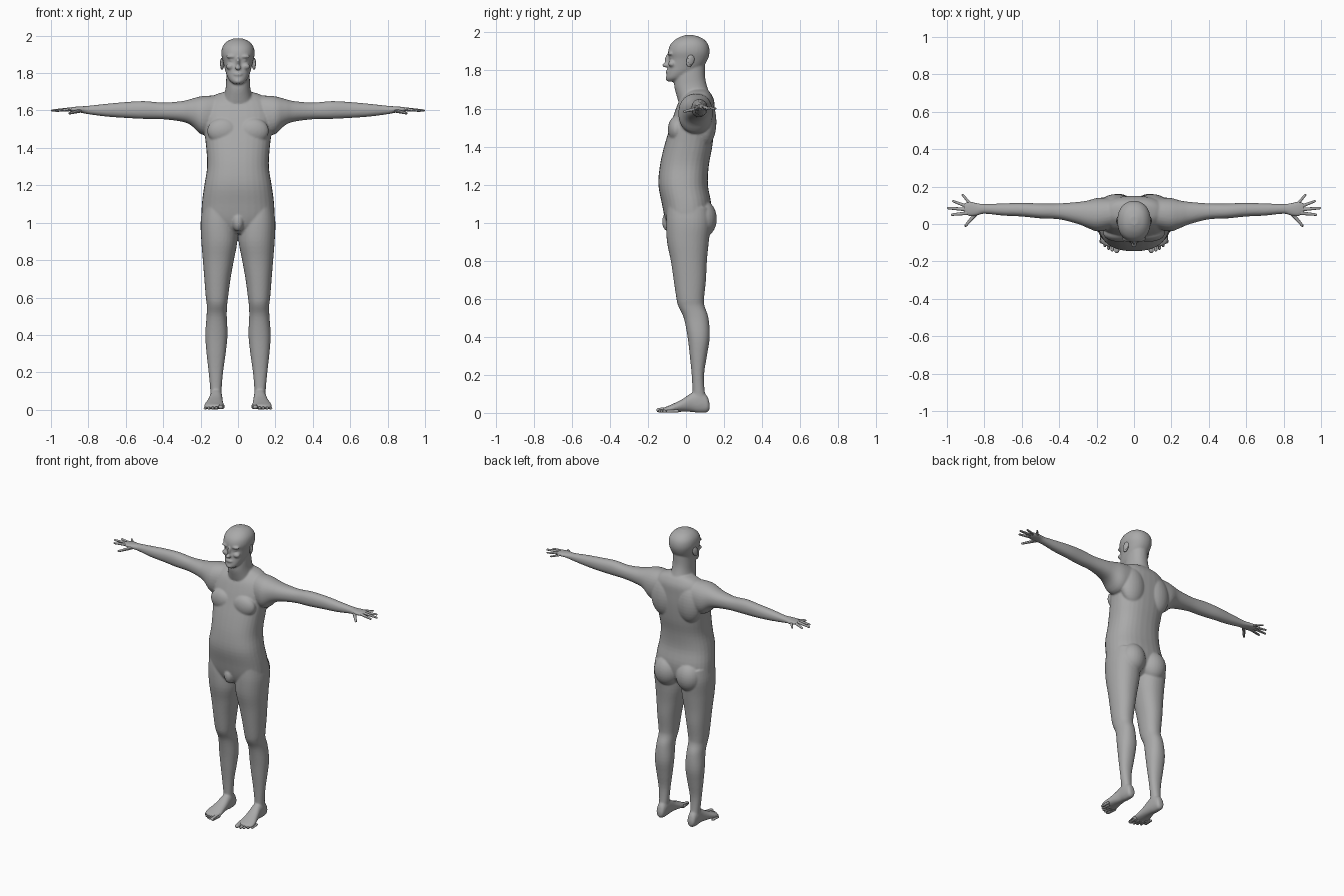
import bpy, bmesh, math
from mathutils import Vector, Matrix

cube = bpy.data.objects.get("Cube")
if cube:
    bpy.data.objects.remove(cube)

grey = bpy.data.materials.new("matte_grey")
grey.use_nodes = True
grey.diffuse_color = (.4, .4, .4, 1)
grey.node_tree.nodes["Principled BSDF"].inputs["Base Color"].default_value = grey.diffuse_color


def smooth_rows(rows, steps=4):
    """Pass a smooth spline through the section rows."""
    out = []
    for i in range(len(rows) - 1):
        p0, p1 = rows[max(i - 1, 0)], rows[i]
        p2, p3 = rows[i + 1], rows[min(i + 2, len(rows) - 1)]
        for k in range(steps):
            t = k / steps
            out.append([b + t / 2 * (c - a + t * (2*a - 5*b + 4*c - d + t * (3*b - a - 3*c + d)))
                        for a, b, c, d in zip(p0, p1, p2, p3)])
    return out + [rows[-1]]


def loft(bm, rows, axis, power=2.2, sides=32):
    """Rows hold a place along the axis, then low and high limits of the two other axes."""
    rings = []
    for t, u0, u1, v0, v1 in smooth_rows(rows):
        ring = []
        for i in range(sides):
            a = math.tau * i / sides
            u, v = (math.copysign(abs(f) ** (2 / power), f) for f in (math.cos(a), math.sin(a)))
            place = [(u0 + u1) / 2 + u * (u1 - u0) / 2, (v0 + v1) / 2 + v * (v1 - v0) / 2]
            place.insert("xyz".index(axis), t)
            ring.append(bm.verts.new(place))
        rings.append(ring)
    for low, high in zip(rings, rings[1:]):
        for i in range(sides):
            j = (i + 1) % sides
            bm.faces.new((low[i], low[j], high[j], high[i]))
    bm.faces.new(rings[0])
    bm.faces.new(rings[-1])


def blob(bm, centre, radii):
    shape = Matrix.Translation(centre) @ Matrix.Diagonal((*radii, 1))
    bmesh.ops.create_uvsphere(bm, u_segments=24, v_segments=16, radius=1, matrix=shape)


def centred(rows):
    return [(z, -h, h, front, back) for z, h, front, back in rows]


def finish(bm, name):
    bmesh.ops.recalc_face_normals(bm, faces=bm.faces)
    for f in bm.faces:
        f.smooth = True
    mesh = bpy.data.meshes.new(name)
    bm.to_mesh(mesh)
    bm.free()
    mesh.materials.append(grey)
    obj = bpy.data.objects.new(name, mesh)
    bpy.context.collection.objects.link(obj)
    return obj


def capsule(name, start, end, r0, r1, flat=1):
    """A tapered round-ended digit, mirrored to the other side."""
    bm = bmesh.new()
    for place, r in ((start, r0), (end, r1)):
        blob(bm, place, (r, r, r * flat))
    hull = bmesh.ops.convex_hull(bm, input=bm.verts)
    inner = {v for v in hull["geom_interior"] + hull["geom_unused"] if isinstance(v, bmesh.types.BMVert)}
    bmesh.ops.delete(bm, geom=list(inner), context="VERTS")
    finish(bm, name).modifiers.new("both_sides", "MIRROR")


body = bmesh.new()

# Leg, from ankle to hip
loft(body, [(.05, .088, .15, .035, .115), (.1, .088, .148, .035, .1), (.2, .08, .157, .03, .095),
            (.3, .066, .168, .02, .11), (.4, .056, .175, .008, .125), (.5, .06, .168, -.012, .118),
            (.56, .058, .167, -.04, .098), (.6, .053, .172, -.05, .095), (.7, .04, .18, -.065, .105),
            (.8, .022, .188, -.08, .11), (.9, .004, .196, -.1, .12), (1, .01, .2, -.105, .13),
            (1.08, .03, .19, -.1, .12)], "z")

# Foot, from heel to ball
loft(body, [(.124, .102, .133, .02, .05), (.11, .09, .145, .003, .09), (.07, .085, .15, 0, .12),
            (.03, .083, .152, .005, .105), (-.02, .08, .165, .006, .072), (-.07, .075, .18, .003, .047),
            (-.1, .076, .178, .002, .034), (-.12, .08, .15, .006, .026)], "y")

# Arm and palm, from shoulder to knuckles
loft(body, [(.1, -.02, .14, 1.48, 1.68), (.19, -.04, .14, 1.47, 1.677), (.25, -.02, .125, 1.52, 1.662),
            (.3, 0, .118, 1.54, 1.65), (.4, .025, .11, 1.553, 1.642), (.5, .03, .11, 1.555, 1.65),
            (.6, .04, .113, 1.56, 1.645), (.7, .045, .11, 1.567, 1.636), (.8, .055, .107, 1.58, 1.625),
            (.84, .045, .112, 1.588, 1.622), (.88, .042, .12, 1.592, 1.619), (.91, .055, .11, 1.598, 1.614)], "x")

# Buttock, chest, shoulder blade, brow, eye and cheek
for place, size in (((.083, .085, 1.02), (.085, .077, .1)),
                    ((.08, -.05, 1.49), (.085, .045, .07)),
                    ((.095, .1, 1.53), (.09, .06, .13)),
                    ((.034, -.08, 1.888), (.03, .016, .01)),
                    ((.033, -.074, 1.868), (.014, .014, .009)),
                    ((.04, -.072, 1.835), (.024, .022, .018))):
    blob(body, place, size)

# Copy the paired parts to the other side
copy = bmesh.ops.duplicate(body, geom=body.verts[:] + body.edges[:] + body.faces[:])["geom"]
for v in copy:
    if isinstance(v, bmesh.types.BMVert):
        v.co.x *= -1

# Torso
loft(body, centred([(.94, .07, -.06, .06), (.97, .14, -.09, .1), (1.02, .19, -.11, .125),
                    (1.1, .193, -.127, .132), (1.2, .18, -.145, .115), (1.3, .165, -.137, .12),
                    (1.4, .17, -.115, .138), (1.5, .182, -.085, .148), (1.58, .19, -.06, .15),
                    (1.64, .17, -.035, .148), (1.68, .13, 0, .13), (1.7, .07, .02, .11)]), "z", 2.4)

# Neck
loft(body, centred([(1.62, .095, -.035, .147), (1.67, .077, -.05, .128), (1.72, .066, -.062, .11),
                    (1.77, .063, -.06, .1), (1.84, .06, -.05, .1)]), "z")

# Head
loft(body, centred([(1.742, .022, -.098, -.05), (1.76, .045, -.104, 0), (1.79, .061, -.1, .05),
                    (1.82, .07, -.095, .09), (1.86, .08, -.09, .115), (1.9, .089, -.094, .124),
                    (1.94, .083, -.08, .115), (1.97, .058, -.045, .085), (1.986, .02, -.005, .04)]), "z")

# Nose bridge, nose tip, lips, chin and groin
for place, size in (((0, -.093, 1.855), (.01, .018, .035)),
                    ((0, -.106, 1.828), (.017, .02, .012)),
                    ((0, -.094, 1.793), (.026, .014, .011)),
                    ((0, -.092, 1.757), (.022, .016, .013)),
                    ((0, -.09, 1.005), (.032, .036, .052))):
    blob(body, place, size)

# Blend everything into one skin
skin = finish(body, "body")
blend = skin.modifiers.new("blend", "REMESH")
blend.mode = "VOXEL"
blend.voxel_size = .0055
blend.use_smooth_shade = True
soften = skin.modifiers.new("soften", "SMOOTH")
soften.factor = .5
soften.iterations = 6

# Fingers
for name, start, end, r in (("thumb", (.845, .055, 1.598), (.9, -.008, 1.585), .011),
                            ("index_finger", (.895, .058, 1.606), (.972, .05, 1.598), .01),
                            ("middle_finger", (.9, .078, 1.607), (.993, .085, 1.6), .01),
                            ("ring_finger", (.895, .095, 1.606), (.966, .122, 1.6), .0095),
                            ("little_finger", (.875, .108, 1.605), (.916, .155, 1.6), .0085)):
    capsule(name, start, end, r, r * .65, .9)

# Toes, shrinking outwards
for i, name in enumerate(("big", "second", "middle", "fourth", "little")):
    r = .017 if i == 0 else .0115 - i * .0005
    x = .092 + .02 * i + (.004 if i else 0)
    tip = -.142 + .001 * i + .0026 * i * i
    capsule(name + "_toe", (x - .004, tip + .05, r), (x, tip, r * .85), r, r * .8, .85)

# Ears, tilted back
bm = bmesh.new()
blob(bm, (0, 0, 0), (.009, .019, .033))
blob(bm, (.006, .004, .006), (.006, .018, .026))
tilt = Matrix.Translation((.084, .02, 1.85)) @ Matrix.Rotation(.4, 4, "Z") @ Matrix.Rotation(-.2, 4, "X")
bmesh.ops.transform(bm, matrix=tilt, verts=bm.verts)
finish(bm, "ear").modifiers.new("both_sides", "MIRROR")
